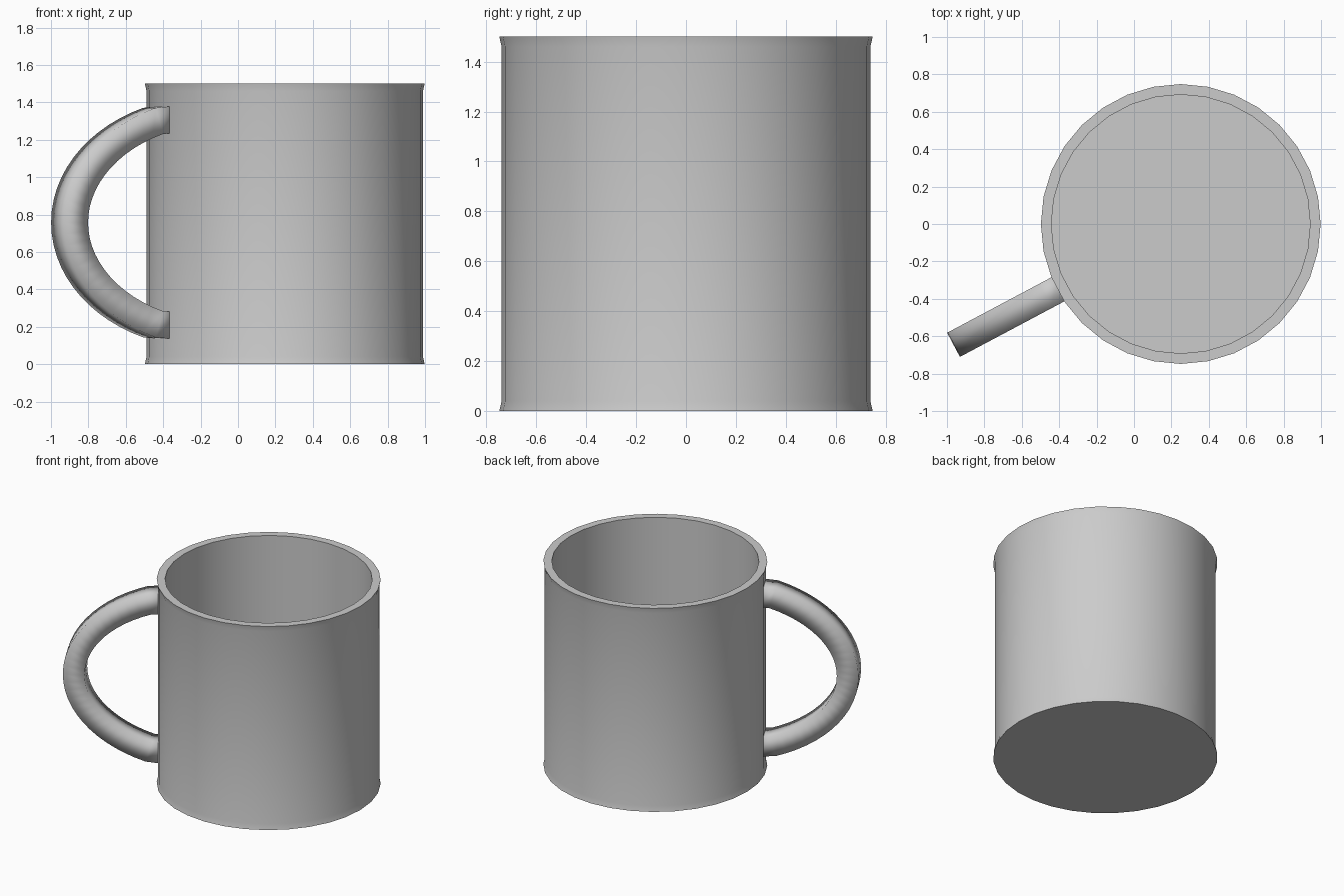
import bpy, bmesh, math
from mathutils import Vector

if "Cube" in bpy.data.objects:
    bpy.data.objects.remove(bpy.data.objects["Cube"])

CX = 0.25


def finish(name, bm, angle):
    bmesh.ops.recalc_face_normals(bm, faces=bm.faces)
    me = bpy.data.meshes.new(name)
    bm.to_mesh(me)
    bm.free()
    ob = bpy.data.objects.new(name, me)
    bpy.context.collection.objects.link(ob)
    bpy.ops.object.select_all(action='DESELECT')
    ob.select_set(True)
    bpy.context.view_layer.objects.active = ob
    bpy.ops.object.shade_smooth_by_angle(angle=math.radians(angle))
    return ob


def loft(bm, rings):
    # Skin a list of closed rings and cap both ends
    rows = [[bm.verts.new(p) for p in ring] for ring in rings]
    n = len(rows[0])
    for a, b in zip(rows, rows[1:]):
        for i in range(n):
            j = (i + 1) % n
            bm.faces.new((a[i], a[j], b[j], b[i]))
    bm.faces.new(rows[0])
    bm.faces.new(rows[-1])


# Cup body: outer wall, rim, inner wall and floor as one turned profile
profile = [(0.748, 0), (0.739, 0.04), (0.739, 1.46), (0.748, 1.5),
           (0.692, 1.5), (0.692, 0.06)]
SIDES = 32
bm = bmesh.new()
loft(bm, [[(CX + r * math.cos(math.tau * i / SIDES),
            r * math.sin(math.tau * i / SIDES), z) for i in range(SIDES)]
          for r, z in profile])
finish("cup_body", bm, 40)

# Handle: square section swept along an elliptical arc, turned off the x axis
angle = math.radians(208)
out = Vector((math.cos(angle), math.sin(angle), 0))
side = Vector((-math.sin(angle), math.cos(angle), 0))
up = Vector((0, 0, 1))
arc = [math.radians(t) for t in range(-65, 66, 5)]
path = [(0.427 + 0.876 * math.cos(t), 0.60 * math.sin(t)) for t in arc]
path = [(0.71, -0.55)] + path + [(0.71, 0.55)]
normals = [(0, -1)] + [Vector((0.60 * math.cos(t), 0.876 * math.sin(t))).normalized()
                       for t in arc] + [(0, 1)]
H = 0.073
rings = []
for (r, z), n in zip(path, normals):
    centre = Vector((CX, 0, 0.757)) + out * r + up * z
    nrm = (out * n[0] + up * n[1]) * H
    rings.append([centre + nrm * a + side * H * b
                  for a, b in ((1, 1), (1, -1), (-1, -1), (-1, 1))])
bm = bmesh.new()
loft(bm, rings)
finish("handle", bm, 95)
